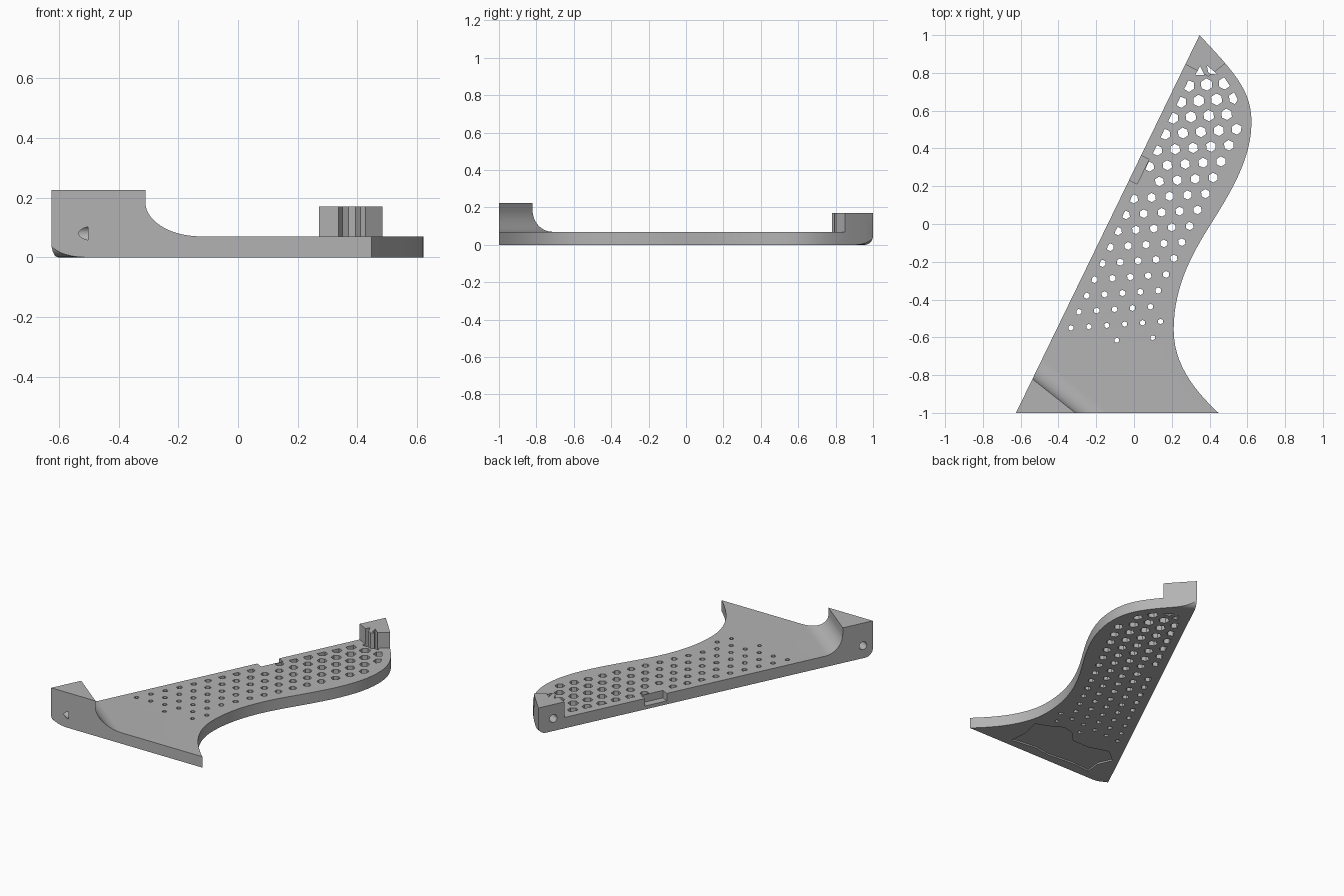
import bpy, bmesh, math
from mathutils import Vector, geometry

cube = bpy.data.objects.get("Cube")
if cube:
    bpy.data.objects.remove(cube, do_unlink=True)

grey = bpy.data.materials.new("plain grey")
grey.use_nodes = True
colour = (0.45, 0.45, 0.45, 1)
grey.diffuse_color = colour
grey.node_tree.nodes["Principled BSDF"].inputs["Base Color"].default_value = colour

X, Y, Z = Vector((1, 0, 0)), Vector((0, 1, 0)), Vector((0, 0, 1))
ZERO = Vector((0, 0, 0))
CORNER = Vector((-0.625, -1, 0))
TIP = Vector((0.347, 1, 0))
LENGTH = (TIP - CORNER).length
ALONG = (TIP - CORNER).normalized()       # along the long straight side
INWARD = ALONG.cross(Z)                   # from that side into the plate
THICK = 0.07


def prisms(name, outlines, lo, hi, origin=ZERO, u=X, v=Y, w=Z):
    """Extrude flat outlines drawn in the (u, v) plane from lo to hi along w."""
    bm = bmesh.new()
    for pts in outlines:
        face = bm.faces.new([bm.verts.new(origin + u * p[0] + v * p[1] + w * lo) for p in pts])
        new = bmesh.ops.extrude_face_region(bm, geom=[face])["geom"]
        bmesh.ops.translate(bm, vec=w * (hi - lo),
                            verts=[g for g in new if isinstance(g, bmesh.types.BMVert)])
    bmesh.ops.recalc_face_normals(bm, faces=bm.faces)
    mesh = bpy.data.meshes.new(name)
    bm.to_mesh(mesh)
    bm.free()
    mesh.materials.append(grey)
    ob = bpy.data.objects.new(name, mesh)
    bpy.context.collection.objects.link(ob)
    return ob


def combine(target, cutter, operation="DIFFERENCE"):
    """Apply a boolean and drop the cutter."""
    mod = target.modifiers.new("cut", "BOOLEAN")
    mod.object, mod.operation, mod.solver = cutter, operation, "EXACT"
    bpy.context.view_layer.objects.active = target
    bpy.ops.object.modifier_apply(modifier=mod.name)
    bpy.data.objects.remove(cutter, do_unlink=True)


def arc(cx, cy, r, start, end, n=14):
    angles = [math.radians(start + (end - start) * i / n) for i in range(n + 1)]
    return [(cx + r * math.cos(a), cy + r * math.sin(a)) for a in angles]


# Plan outline: straight front and long side, S-shaped free edge
s_curve = [
    [(0.447, -1), (0.33, -0.89), (0.21, -0.75), (0.21, -0.56)],
    [(0.21, -0.56), (0.21, -0.36), (0.285, -0.2), (0.373, -0.055)],
    [(0.373, -0.055), (0.48, 0.12), (0.622, 0.32), (0.622, 0.537)],
    [(0.622, 0.537), (0.622, 0.7), (0.545, 0.79), (0.347, 1)],
]
outline = [CORNER.to_2d()]
for seg in s_curve:
    outline += geometry.interpolate_bezier(*[Vector(p) for p in seg], 14)[:-1]
outline.append(TIP.to_2d())
bracket = prisms("bracket_plate", [outline], 0, 0.225)

# Clear the space above the plate, leaving the filleted front corner block
# and the V-fronted block at the tip
block_edge = Vector((-0.538, -0.82, 0))
across = Vector((0.784, -0.62, 0)).normalized()
away = Z.cross(across)
fillet = 0.115
profile = [(0, 0.4)] + arc(fillet, THICK + fillet, fillet, 180, 270) + [(4, THICK), (4, 0.4)]
space = prisms("space", [profile], -3, 3, block_edge, away, Z, across)
tip_block = [(0.15, 0.91), (0.394, 0.78), (0.574, 0.92), (0.5, 1.2), (0.2, 1.2)]
combine(space, prisms("tip_keep", [tip_block], -1, 1))
combine(bracket, space)
combine(bracket, prisms("tip_top", [[(0, 0.5), (1, 0.5), (1, 1.3), (0, 1.3)]], 0.17, 0.5))

# Round the lower corners at both ends of the long side
r = 0.052
rounded = ([(-0.001, 0.4)] + arc(r - 0.001, r, r, 180, 270)
           + arc(LENGTH + 0.001 - r, r, r, 270, 360) + [(LENGTH + 0.001, 0.4)])
combine(bracket, prisms("rounded_bar", [rounded], -1, 2, CORNER, ALONG, Z, INWARD), "INTERSECT")

# Hexagonal perforation, shrinking towards the front and kept clear of the edges
edges = list(zip(outline, outline[1:] + outline[:1]))


def clear(p):
    for a, b in edges:
        q, t = geometry.intersect_point_line(p, a, b)
        q = a.lerp(b, min(max(t, 0), 1))
        if (p - q.to_2d()).length < 0.05:
            return False
    return True


step_down = -ALONG.to_2d() * 0.095
angle = math.atan2(ALONG.y, ALONG.x) - math.pi / 3
step_side = Vector((math.cos(angle), math.sin(angle))) * 0.095
holes = []
for row in range(17):
    last = 1 if row == 0 else 2 if row < 3 else 4 if row > 14 else 3
    for col in range(-1, last + 1):
        if (row, col) == (6, -1) or (row == 16 and col not in (2, 4)):
            continue
        centre = Vector((0.384, 0.738)) + step_down * row + step_side * col
        size = 0.033 - 0.0012 * row
        hexagon = []
        for k in range(6):
            a = angle + math.pi / 6 + k * math.pi / 3
            spoke = Vector((math.cos(a), math.sin(a))) * size
            reach = next((f / 10 for f in range(10, 1, -1) if clear(centre + spoke * f / 10)), 0.2)
            hexagon.append(centre + spoke * reach)
        holes.append(hexagon)
# Two triangular slots running up the tip block
holes.append([(0.325, 0.79), (0.372, 0.79), (0.35, 0.837)])
holes.append([(0.385, 0.84), (0.395, 0.797), (0.445, 0.79)])
combine(bracket, prisms("perforation", holes, -0.1, 0.4))

# Blind screw holes in the long side
for s in (0.065, LENGTH - 0.1):
    ring = arc(s, 0.08, 0.025, 0, 360, 24)[:-1]
    combine(bracket, prisms("screw_hole", [ring], -0.1, 0.11, CORNER, ALONG, Z, INWARD))

# Clip notch in the upper edge of the long side
notch = [(1.37, 0.022), (1.515, 0.022), (1.515, 0.2), (1.37, 0.2)]
combine(bracket, prisms("clip_notch", [notch], -0.1, 0.047, CORNER, ALONG, Z, INWARD))

# Shallow wavy pocket under the front
pocket = [(0.16, -0.95), (0, -0.93), (-0.125, -0.945), (-0.3, -0.93), (-0.43, -0.94),
          (-0.42, -0.84), (-0.46, -0.75), (-0.375, -0.68), (-0.25, -0.72), (-0.125, -0.72),
          (-0.06, -0.65), (0.015, -0.63), (0.1, -0.68), (0.18, -0.71), (0.15, -0.83)]
combine(bracket, prisms("under_pocket", [pocket], -0.1, 0.01))

# Smooth curved walls, crisp edges
bpy.ops.object.select_all(action="DESELECT")
bracket.select_set(True)
bpy.context.view_layer.objects.active = bracket
bpy.ops.object.shade_smooth_by_angle(angle=math.radians(25))
